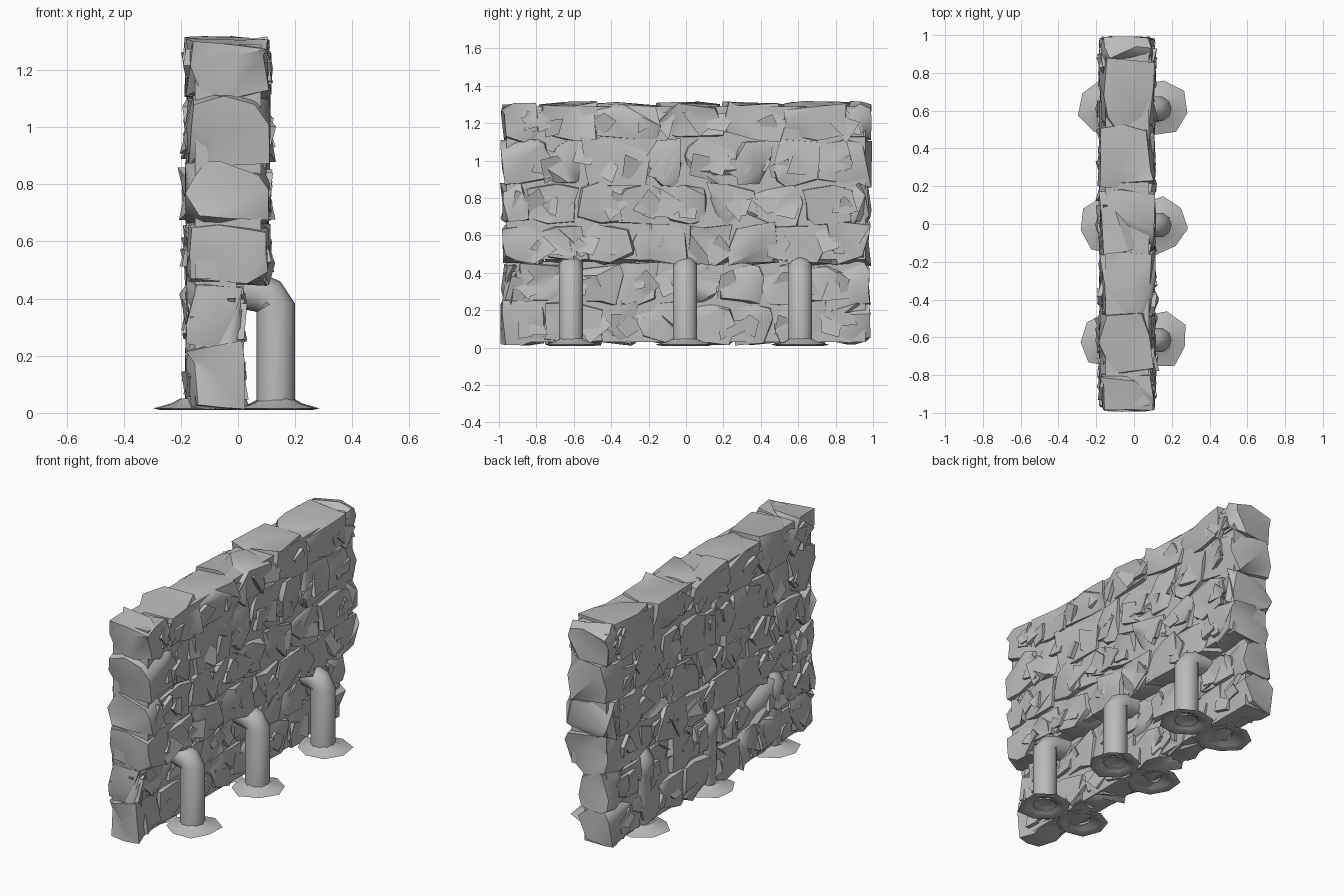
import bpy, bmesh, math, random
from mathutils import Vector

random.seed(11)
if "Cube" in bpy.data.objects:
    bpy.data.objects.remove(bpy.data.objects["Cube"], do_unlink=True)

stone_grey = bpy.data.materials.new("stone_grey")
stone_grey.use_nodes = True
GREY = (0.5, 0.5, 0.5, 1)
stone_grey.diffuse_color = GREY
stone_grey.node_tree.nodes["Principled BSDF"].inputs["Base Color"].default_value = GREY


def finish(bm, name, angle):
    mesh = bpy.data.meshes.new(name)
    bm.to_mesh(mesh)
    bm.free()
    obj = bpy.data.objects.new(name, mesh)
    bpy.context.collection.objects.link(obj)
    mesh.materials.append(stone_grey)
    bpy.ops.object.select_all(action='DESELECT')
    obj.select_set(True)
    bpy.context.view_layer.objects.active = obj
    bpy.ops.object.shade_smooth_by_angle(angle=math.radians(angle))


def rough_stone(bm, low, high):
    """Box with chipped corners, wandering edges and crumpled sides."""
    center, half = (low + high) / 2, (high - low) / 2
    part = bmesh.new()
    bmesh.ops.create_cube(part, size=2)
    bmesh.ops.subdivide_edges(part, edges=part.edges[:], cuts=1, use_grid_fill=True)
    for v in part.verts:
        outer = [abs(c) > 0.5 for c in v.co]
        depth = (0, 0.02, 0.035, 0.06)[sum(outer)]
        for axis in range(3):
            if outer[axis]:
                size = half[axis] - random.uniform(0, depth)
                v.co[axis] = center[axis] + math.copysign(size, v.co[axis])
            else:
                v.co[axis] = center[axis] + random.uniform(-0.5, 0.5) * half[axis]
    bmesh.ops.triangulate(part, faces=part.faces[:], quad_method=random.choice(('FIXED', 'ALTERNATE')))
    copies = {v: bm.verts.new(v.co) for v in part.verts}
    for f in part.faces:
        bm.faces.new([copies[v] for v in f.verts])
    part.free()


def shard(bm, spot, size):
    """Tilted angular splinter, half buried in the face of the wall."""
    turn = random.uniform(0, math.tau)
    tilt_y, tilt_z = random.uniform(-0.3, 0.3), random.uniform(-0.3, 0.3)
    points = []
    for k in range(4):
        t = turn + math.tau * k / 4 + random.uniform(-0.4, 0.4)
        reach = size * random.uniform(0.6, 1.2)
        y, z = reach * math.cos(t), reach * math.sin(t)
        for side in (-0.012, 0.012):
            points.append(spot + Vector((side + y * tilt_y + z * tilt_z, y, z)))
    verts = [bm.verts.new(p) for p in points]
    result = bmesh.ops.convex_hull(bm, input=verts)
    inside = [v for v in result["geom_interior"] if isinstance(v, bmesh.types.BMVert)]
    bmesh.ops.delete(bm, geom=inside, context='VERTS')


# Stone courses: the two lowest are set back on the pipe side
levels = [0.01, 0.24, 0.45, 0.66, 0.87, 1.11, 1.32]
for row in range(6):
    bm = bmesh.new()
    left = 0.025 if row < 2 else 0.115
    count = 8 if row < 5 else 6
    joints = [-1 + 2 * i / count + random.uniform(-0.05, 0.05) for i in range(count + 1)]
    if row % 2:
        joints = [-1] + [y + 1 / count for y in joints[:-1]] + [1]
    joints[0], joints[-1] = -0.98, 0.98
    for a, b in zip(joints, joints[1:]):
        low = Vector((-0.187, a - 0.015, levels[row] - 0.015 * (row > 0)))
        high = Vector((left, b + 0.015, levels[row + 1] + 0.015 * (row < 5)))
        rough_stone(bm, low, high)
        # Splinters wedged into both broad sides
        for x in (low.x + 0.025, high.x - 0.025):
            for _ in range(2):
                spot = Vector((x, random.uniform(max(low.y, -0.87), min(high.y, 0.87)),
                               random.uniform(low.z + 0.09, high.z - 0.1)))
                shard(bm, spot, random.uniform(0.06, 0.1))
    finish(bm, "stone_course_%d" % (row + 1), 45)

# Rubble core closes the gaps between stones
for name, left, low, high in (("lower_core", -0.005, 0.03, 0.46), ("upper_core", 0.08, 0.47, 1.29)):
    bm = bmesh.new()
    bmesh.ops.create_cube(bm, size=1)
    for v in bm.verts:
        v.co = Vector((left if v.co.x > 0 else -0.15, 0.96 * 2 * v.co.y, high if v.co.z > 0 else low))
    finish(bm, name, 30)


def bridge(bm, rings):
    for r, s in zip(rings, rings[1:]):
        for k in range(len(r)):
            n = (k + 1) % len(r)
            bm.faces.new((r[k], r[n], s[n], s[k]))


def tube(name, path, radius, y, sides=10):
    """Pipe swept along a path in the xz plane."""
    bm = bmesh.new()
    rings = []
    for i, (x, z) in enumerate(path):
        prev, nxt = path[max(i - 1, 0)], path[min(i + 1, len(path) - 1)]
        along = Vector((nxt[0] - prev[0], 0, nxt[1] - prev[1])).normalized()
        across = Vector((0, 1, 0)).cross(along)
        angles = [math.tau * k / sides for k in range(sides)]
        rings.append([bm.verts.new(Vector((x, y, z)) + radius * (
            across * math.cos(t) + Vector((0, 1, 0)) * math.sin(t))) for t in angles])
    bridge(bm, rings)
    bm.faces.new(rings[-1])
    bmesh.ops.recalc_face_normals(bm, faces=bm.faces)
    finish(bm, name, 50)


def flange(name, x, y, sides=8):
    """Uneven flared foot, hollow underneath."""
    bm = bmesh.new()
    reach = [random.uniform(0.92, 1.08) for _ in range(sides)]
    turn = random.uniform(0, 1)
    rings = []
    for radius, z in ((0.06, 0.05), (0.09, 0.033), (0.15, 0.016), (0.125, 0.01), (0.095, 0.022), (0.055, 0.042)):
        rings.append([bm.verts.new((x + radius * reach[k] * math.cos(turn + math.tau * k / sides),
                                    y + radius * reach[k] * math.sin(turn + math.tau * k / sides), z))
                      for k in range(sides)])
    bridge(bm, rings)
    bm.faces.new(rings[-1])
    bmesh.ops.recalc_face_normals(bm, faces=bm.faces)
    finish(bm, name, 50)


# Three pairs of pipes; those on the right are sunk into the wall
for label, y in (("front", -0.615), ("middle", -0.005), ("back", 0.61)):
    tube(label + "_left_pipe", [(0.132, 0.03), (0.132, 0.38), (0.11, 0.405), (0.075, 0.42), (-0.03, 0.44)], 0.067, y)
    tube(label + "_right_pipe", [(-0.115, 0.03), (-0.12, 0.34), (-0.14, 0.41), (-0.11, 0.45), (-0.03, 0.46)], 0.066, y)
    flange(label + "_left_flange", 0.135, y)
    flange(label + "_right_flange", -0.14, y)
